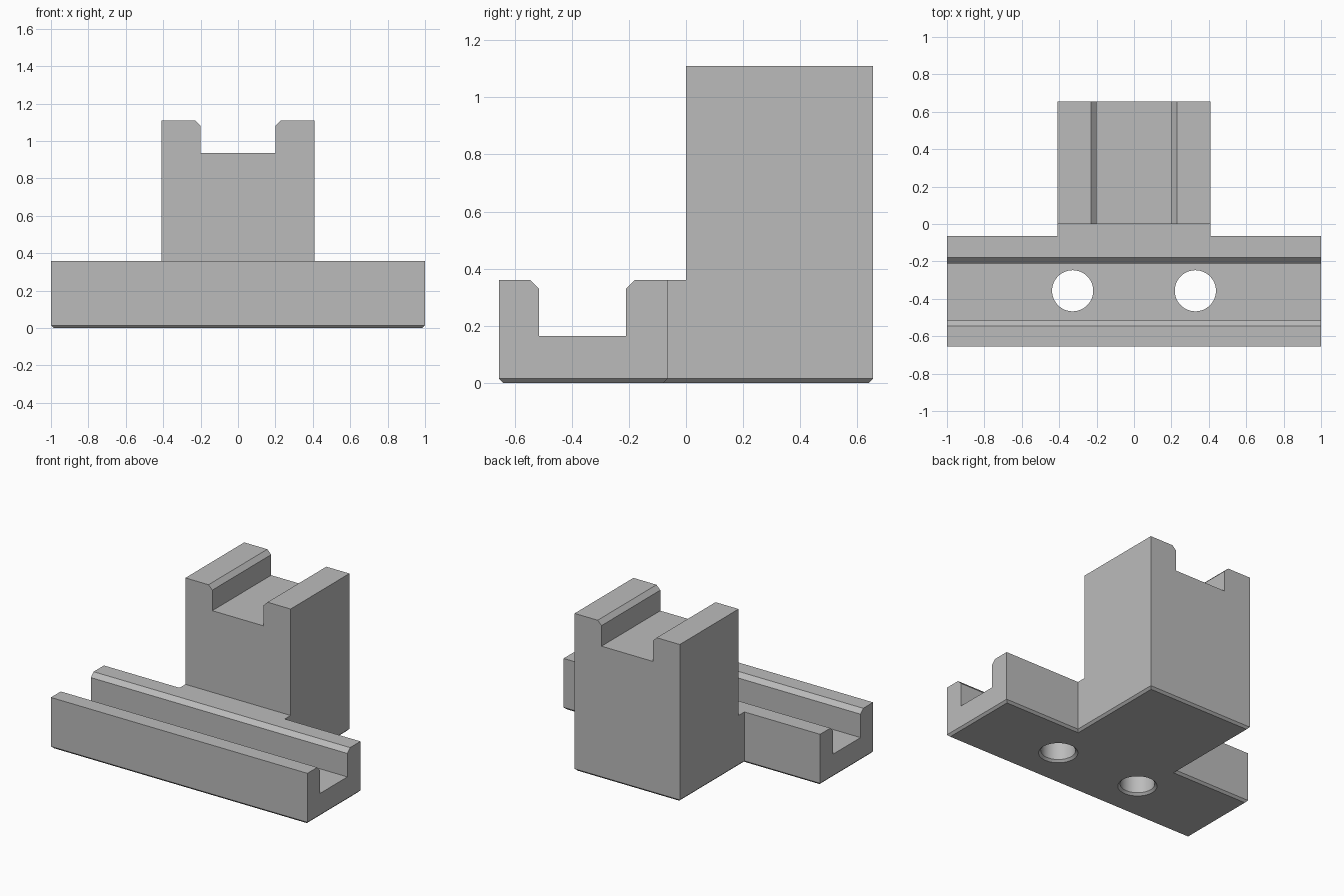
import bpy
import bmesh
import math
from mathutils import Vector

default = bpy.data.objects.get("Cube")
if default:
    bpy.data.objects.remove(default, do_unlink=True)

WIDTH, FRONT, BACK = 1.0, -0.655, 0.655      # bar half width, depth limits
BAR_BACK, STEM, STEP = -0.065, 0.41, 0.0     # rear of bar, column half width, column front
BAR_TOP, TOP, EDGE = 0.36, 1.11, 0.015       # heights and bottom chamfer

grey = bpy.data.materials.new("plain grey")
grey.use_nodes = True
grey.diffuse_color = (0.5, 0.5, 0.5, 1)
grey.node_tree.nodes["Principled BSDF"].inputs["Base Color"].default_value = (0.5, 0.5, 0.5, 1)


def loft(name, rings):
    """Closed solid through a stack of rings with equal point counts."""
    bm = bmesh.new()
    loops = [[bm.verts.new(p) for p in ring] for ring in rings]
    n = len(loops[0])
    for a, b in zip(loops, loops[1:]):
        for i in range(n):
            j = (i + 1) % n
            bm.faces.new((a[i], a[j], b[j], b[i]))
    bm.faces.new(loops[0][::-1])
    bm.faces.new(loops[-1])
    bmesh.ops.recalc_face_normals(bm, faces=bm.faces)
    mesh = bpy.data.meshes.new(name)
    bm.to_mesh(mesh)
    bm.free()
    mesh.materials.append(grey)
    obj = bpy.data.objects.new(name, mesh)
    bpy.context.collection.objects.link(obj)
    return obj


def tee(inset, z):
    """T-shaped outline, pulled in by inset."""
    w, s = WIDTH - inset, STEM - inset
    f, m, b = FRONT + inset, BAR_BACK - inset, BACK - inset
    outline = [(-w, f), (w, f), (w, m), (s, m), (s, b), (-s, b), (-s, m), (-w, m)]
    return [Vector((x, y, z)) for x, y in outline]


def channel(centre, half, floor, top):
    """Slot section whose mouth is chamfered, running past the top."""
    c, high = 0.03, top + 0.05
    right = [(half, floor), (half, top - c), (half + c, top), (half + c, high)]
    return [(centre + u, z) for u, z in right] + [(centre - u, z) for u, z in right[::-1]]


def circle(x, y, z, r, n=48):
    turn = 2 * math.pi / n
    return [Vector((x + r * math.cos(i * turn), y + r * math.sin(i * turn), z)) for i in range(n)]


# Solid body with chamfered foot
body = loft("slotted_mount", [tee(EDGE, 0), tee(0, EDGE), tee(0, TOP)])

# Space above the bar, in front of the column
step = [(-1.2, -1), (1.2, -1), (1.2, STEP), (-1.2, STEP)]
cutters = [loft("step_cutter", [[Vector((x, y, z)) for x, y in step] for z in (BAR_TOP, 1.5)])]

# Slot along the bar, and slot across the column top
bar_slot = channel(-0.3625, 0.1525, 0.165, BAR_TOP)
cutters.append(loft("bar_slot_cutter", [[Vector((x, u, z)) for u, z in bar_slot] for x in (-1.2, 1.2)]))
column_slot = channel(0, 0.2, 0.935, TOP)
cutters.append(loft("column_slot_cutter", [[Vector((u, y, z)) for u, z in column_slot] for y in (-0.2, 0.9)]))

# Bolt holes, flared underneath
for side in (-1, 1):
    x, y = side * 0.328, -0.357
    levels = ((-0.03, 0.125), (0, 0.125), (EDGE, 0.11), (0.3, 0.11))
    cutters.append(loft("hole_cutter", [circle(x, y, z, r) for z, r in levels]))

bpy.ops.object.select_all(action='DESELECT')
bpy.context.view_layer.objects.active = body
body.select_set(True)
for cutter in cutters:
    cutter.hide_render = True
    cut = body.modifiers.new(cutter.name, 'BOOLEAN')
    cut.operation, cut.solver, cut.object = 'DIFFERENCE', 'EXACT', cutter
    bpy.ops.object.modifier_apply(modifier=cut.name)
    bpy.data.objects.remove(cutter, do_unlink=True)

bpy.ops.object.shade_smooth_by_angle(angle=math.radians(30))
